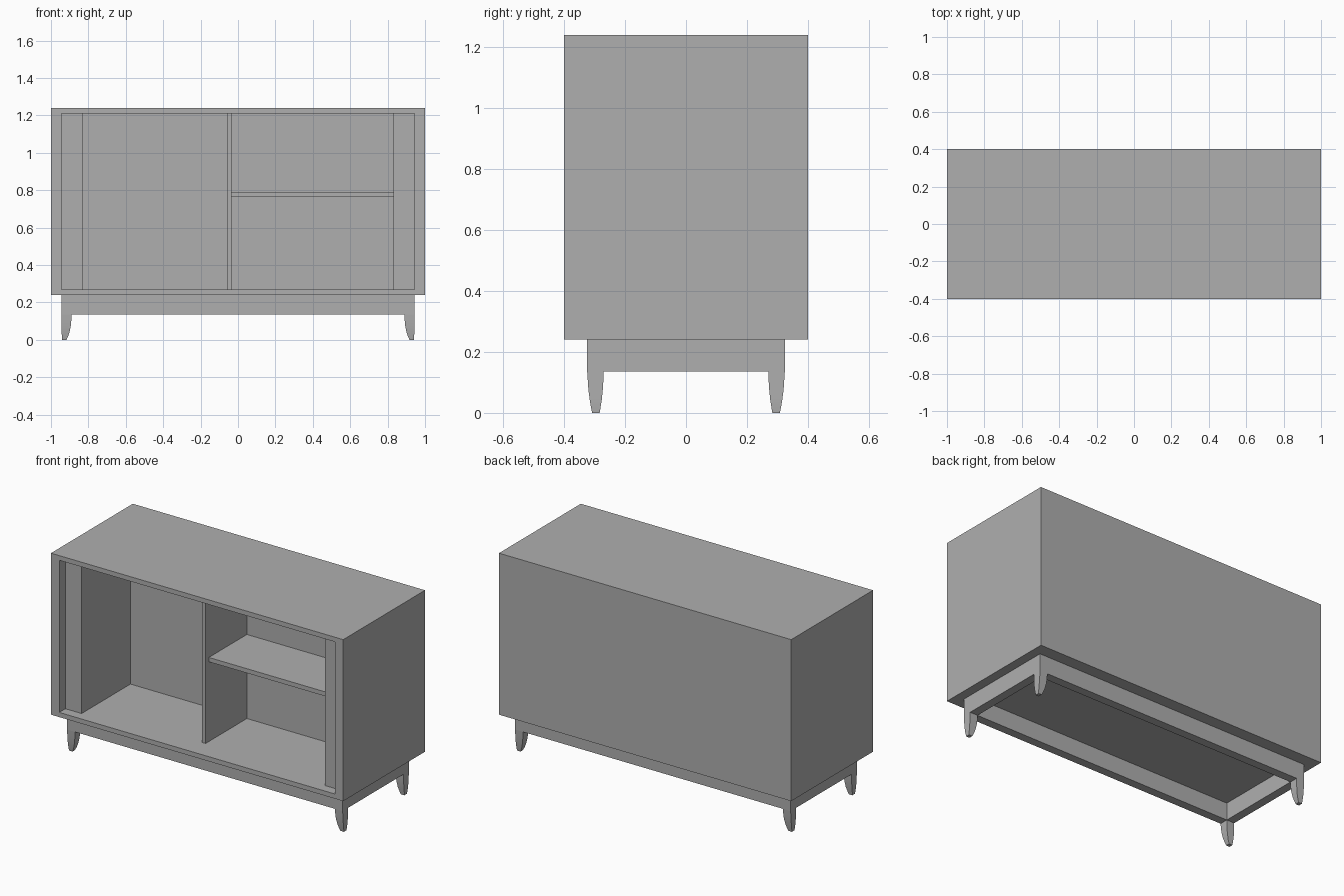
import bpy, bmesh

if "Cube" in bpy.data.objects:
    bpy.data.objects.remove(bpy.data.objects["Cube"])

Z0, Z1 = 0.241, 1.24          # cabinet bottom / top
IN_Z0, IN_Z1 = 0.27, 1.211    # opening bottom / top
IN_X = 0.943                  # opening half width
BACK = 0.137                  # inner back panel
WALL = 0.832                  # inner side walls

grey = bpy.data.materials.new("dark_grey")
grey.diffuse_color = (0.43, 0.43, 0.43, 1)
grey.use_nodes = True
grey.node_tree.nodes["Principled BSDF"].inputs["Base Color"].default_value = grey.diffuse_color


def finish(name, bm):
    bmesh.ops.recalc_face_normals(bm, faces=bm.faces)
    me = bpy.data.meshes.new(name)
    bm.to_mesh(me)
    bm.free()
    me.materials.append(grey)
    ob = bpy.data.objects.new(name, me)
    bpy.context.collection.objects.link(ob)
    return ob


def add_box(bm, x0, x1, y0, y1, z0, z1):
    for v in bmesh.ops.create_cube(bm, size=1)["verts"]:
        v.co = (x1 if v.co.x > 0 else x0,
                y1 if v.co.y > 0 else y0,
                z1 if v.co.z > 0 else z0)


def box(name, *bounds):
    bm = bmesh.new()
    add_box(bm, *bounds)
    return finish(name, bm)


# Cabinet shell: box with its front face inset and pushed in
bm = bmesh.new()
add_box(bm, -1, 1, -0.4, 0.4, Z0, Z1)
front = min(bm.faces, key=lambda f: f.calc_center_median().y)
bmesh.ops.inset_region(bm, faces=[front], thickness=0.02)
zm = (Z0 + Z1) / 2
for v in front.verts:
    v.co.x = IN_X if v.co.x > 0 else -IN_X
    v.co.z = IN_Z1 if v.co.z > zm else IN_Z0
ext = bmesh.ops.extrude_discrete_faces(bm, faces=[front])["faces"][0]
for v in ext.verts:
    v.co.y = BACK
finish("cabinet_shell", bm)

# Interior walls, divider and shelf
box("inner_wall_left", -IN_X, -WALL, -0.34, BACK, IN_Z0, IN_Z1)
box("inner_wall_right", WALL, IN_X, -0.34, BACK, IN_Z0, IN_Z1)
box("divider", -0.058, -0.035, -0.267, BACK, IN_Z0, IN_Z1)
box("shelf", -0.035, WALL, -0.235, BACK, 0.763, 0.79)

# Base apron rails, as thick as the legs
BX, BY, T, AZ = 0.943, 0.324, 0.053, 0.135
for s, n in ((-1, "front"), (1, "back")):
    box("apron_" + n, -BX, BX, *sorted((s * BY, s * (BY - T))), AZ, Z0)
for s, n in ((-1, "left"), (1, "right")):
    box("apron_" + n, *sorted((s * BX, s * (BX - T))), T - BY, BY - T, AZ, Z0)

# Curved tapering legs: z, outer x, inner x, outer y, inner y
SECTIONS = [
    (AZ, 0.943, 0.890, 0.324, 0.271),
    (0.105, 0.943, 0.891, 0.322, 0.271),
    (0.075, 0.943, 0.894, 0.320, 0.273),
    (0.045, 0.943, 0.900, 0.316, 0.276),
    (0.02, 0.942, 0.908, 0.312, 0.280),
    (0.0, 0.940, 0.917, 0.308, 0.283),
]
for sx, nx in ((-1, "left"), (1, "right")):
    for sy, ny in ((-1, "front"), (1, "back")):
        bm = bmesh.new()
        rings = [[bm.verts.new((sx * x, sy * y, z))
                  for x, y in ((xo, yo), (xi, yo), (xi, yi), (xo, yi))]
                 for z, xo, xi, yo, yi in SECTIONS]
        for a, b in zip(rings, rings[1:]):
            for i in range(4):
                j = (i + 1) % 4
                bm.faces.new((a[i], a[j], b[j], b[i]))
        bm.faces.new(rings[0])
        bm.faces.new(rings[-1])
        leg = finish(f"leg_{ny}_{nx}", bm)
        bpy.ops.object.select_all(action='DESELECT')
        leg.select_set(True)
        bpy.context.view_layer.objects.active = leg
        bpy.ops.object.shade_smooth_by_angle()
